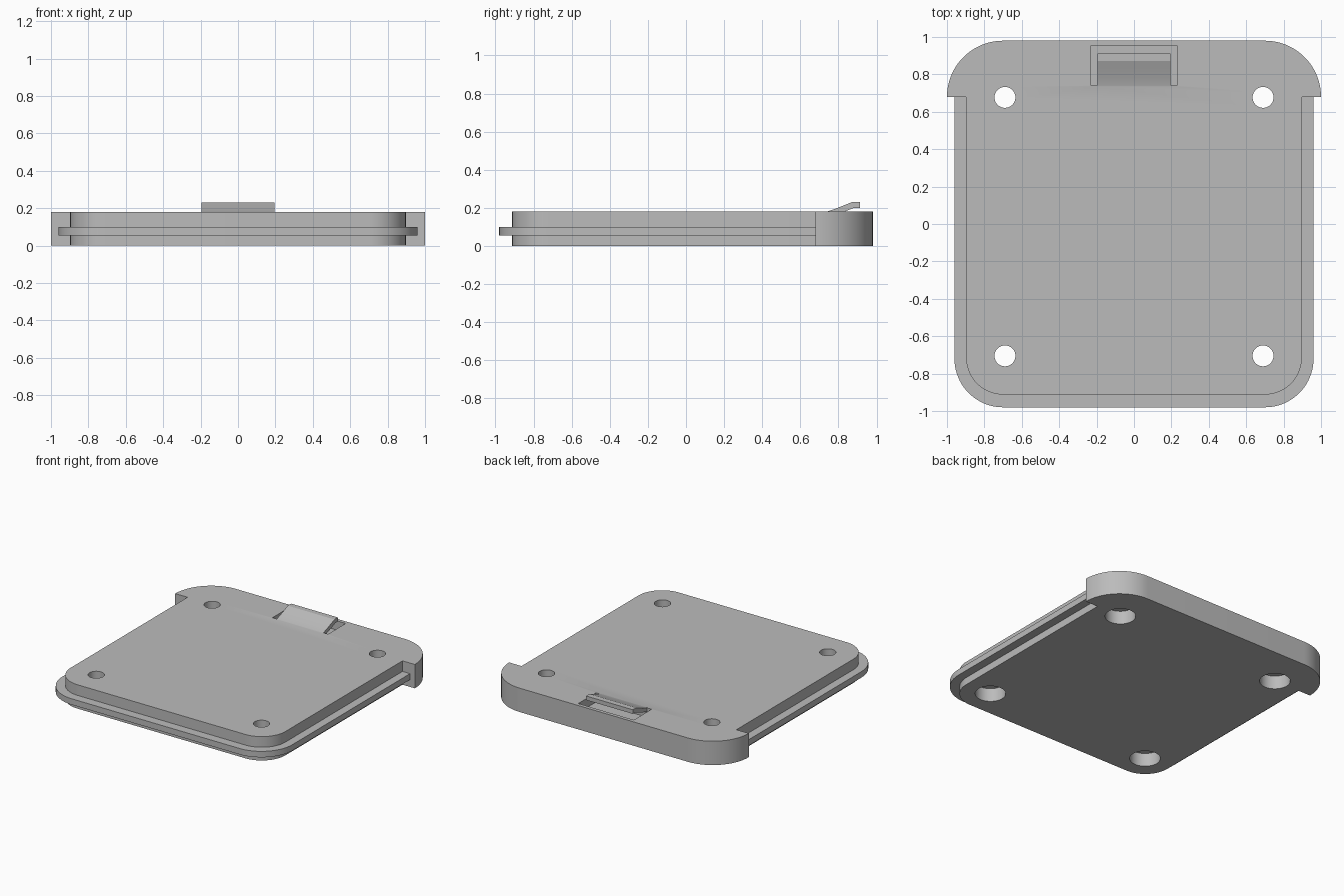
import bpy
import bmesh
from math import sin, cos, radians, pi

cube = bpy.data.objects.get("Cube")
if cube:
    bpy.data.objects.remove(cube, do_unlink=True)

grey = bpy.data.materials.new("light_grey")
grey.use_nodes = True
COLOUR = (0.5, 0.5, 0.5, 1)
grey.diffuse_color = COLOUR
grey.node_tree.nodes["Principled BSDF"].inputs["Base Color"].default_value = COLOUR


def arc(cx, cy, r, start, end, steps=20):
    """Points along an arc, angles in degrees."""
    angles = [radians(start + (end - start) * i / steps) for i in range(steps + 1)]
    return [(cx + r * cos(a), cy + r * sin(a)) for a in angles]


def extrude(name, points, low, high, axis="z"):
    """Closed prism from a 2D outline; axis x reads the outline as (y, z)."""
    bm = bmesh.new()
    place = (lambda p: (p[0], p[1], low)) if axis == "z" else (lambda p: (low, p[0], p[1]))
    face = bm.faces.new([bm.verts.new(place(p)) for p in points])
    out = bmesh.ops.extrude_face_region(bm, geom=[face])
    d = high - low
    bmesh.ops.translate(bm, vec=(0, 0, d) if axis == "z" else (d, 0, 0),
                        verts=[v for v in out["geom"] if isinstance(v, bmesh.types.BMVert)])
    bmesh.ops.recalc_face_normals(bm, faces=bm.faces)
    mesh = bpy.data.meshes.new(name)
    bm.to_mesh(mesh)
    bm.free()
    mesh.materials.append(grey)
    obj = bpy.data.objects.new(name, mesh)
    bpy.context.collection.objects.link(obj)
    return obj


def combine(target, tool, operation):
    """Apply a boolean and discard the tool."""
    mod = target.modifiers.new("join", "BOOLEAN")
    mod.operation = operation
    mod.solver = "EXACT"
    mod.object = tool
    bpy.context.view_layer.objects.active = target
    bpy.ops.object.modifier_apply(modifier=mod.name)
    bpy.data.objects.remove(tool, do_unlink=True)


def mirrored(half):
    """Close a right-hand outline with its mirror image."""
    return half + [(-x, y) for x, y in reversed(half)]


THICK = 0.18

# Plate with a wider rounded head at the back
plate = extrude("cover_plate", mirrored(
    arc(0.7, -0.715, 0.197, -90, 0) + [(0.897, 0.68)] + arc(0.7, 0.68, 0.3, 0, 90)),
    0, THICK)

# Sliding rail around the sides and front
rail = extrude("rail", mirrored(
    arc(0.7, -0.72, 0.26, -90, 0) + [(0.96, 0.72)]), 0.055, 0.1)
combine(plate, rail, "UNION")

# Screw holes, counterbored from below
for x in (-0.69, 0.69):
    for y in (-0.705, 0.677):
        for radius, top in ((0.056, 0.3), (0.105, 0.1)):
            ring = arc(x, y, radius, 0, 360, 40)[:-1]
            combine(plate, extrude("hole_cutter", ring, -0.1, top), "DIFFERENCE")

# Pocket around the latch
pocket = extrude("pocket_cutter", [(-0.232, 0.742), (0.232, 0.742),
                                   (0.232, 0.953), (-0.232, 0.953)], 0.11, 0.3)
combine(plate, pocket, "DIFFERENCE")

# Springy latch tongue rising out of the pocket
tongue = extrude("latch_tongue", [
    (0.70, 0.172), (0.74, 0.181), (0.78, 0.194), (0.83, 0.214), (0.872, 0.231),
    (0.912, 0.231), (0.912, 0.2), (0.88, 0.2), (0.83, 0.18), (0.78, 0.162),
    (0.74, 0.15), (0.70, 0.142)], -0.195, 0.195, "x")
combine(plate, tongue, "UNION")

# Smooth curved walls, keep crisp edges
bpy.ops.object.select_all(action="DESELECT")
plate.select_set(True)
bpy.context.view_layer.objects.active = plate
bpy.ops.object.shade_smooth_by_angle(angle=radians(20))
